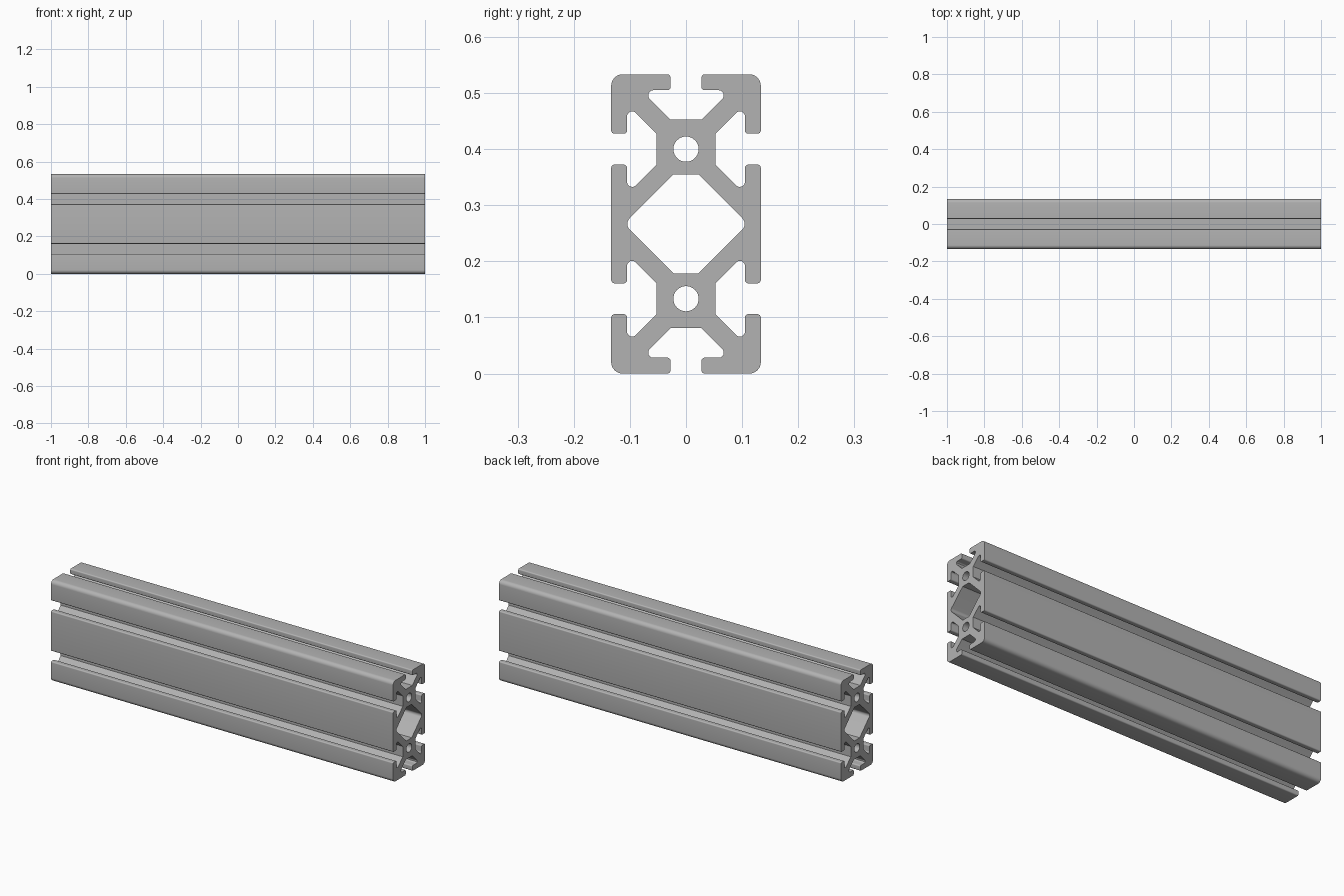
import bpy, bmesh, math
from mathutils import Vector

if "Cube" in bpy.data.objects:
    bpy.data.objects.remove(bpy.data.objects["Cube"])

LENGTH = 2.0
HALF_W = 0.1333      # half width of one square cell
MID_Z = 2 * HALF_W   # height of the section centre
SLOT = 0.0275        # half of the slot opening
WALL = 0.105         # inner face of the slot lips
CORE = 0.0525        # half size of the bored core
LIP_R, NOOK_R = 0.006, 0.0088


def mirror_quarter(quarter):
    """Reflect (y, z, radius) corners about both axes into a closed loop."""
    loop = list(quarter)
    loop += [(y, -z, r) for y, z, r in reversed(quarter)]
    loop += [(-y, -z, r) for y, z, r in quarter]
    loop += [(-y, z, r) for y, z, r in reversed(quarter)]
    return loop


def fillet(corners, steps=6):
    """Round each corner of a closed loop by its own radius."""
    out = []
    for i, (y, z, r) in enumerate(corners):
        p = Vector((y, z))
        if r == 0:
            out.append(p)
            continue
        a = (Vector(corners[i - 1][:2]) - p).normalized()
        b = (Vector(corners[(i + 1) % len(corners)][:2]) - p).normalized()
        half = a.angle(b) / 2
        centre = p + (a + b).normalized() * (r / math.sin(half))
        start = p + a * (r / math.tan(half)) - centre
        end = p + b * (r / math.tan(half)) - centre
        for k in range(steps + 1):
            t = k / steps
            out.append(centre + (start * (1 - t) + end * t).normalized() * r)
    return out


def circle(z, radius, sides=32):
    return [Vector((radius * math.cos(math.tau * k / sides),
                    z + radius * math.sin(math.tau * k / sides)))
            for k in range(sides)]


# Outer outline, one quarter, from the top slot floor round to the side face
H = HALF_W
nook = WALL + SLOT - CORE
outer = fillet(mirror_quarter([
    (SLOT, H + CORE, 0),
    (nook, H + WALL, NOOK_R),
    (SLOT, H + WALL, LIP_R),
    (SLOT, H + H, LIP_R),
    (H, H + H, 0.02),
    (H, H + SLOT, LIP_R),
    (WALL, H + SLOT, LIP_R),
    (WALL, H + nook, NOOK_R),
    (CORE, H + SLOT, 0),
    (CORE, H - SLOT, 0),
    (WALL, H - nook, NOOK_R),
    (WALL, H - SLOT, LIP_R),
    (H, H - SLOT, LIP_R),
]))

# Central diamond cavity with blunt top and bottom and rounded sides
top, flat = 0.0885, 0.022
cavity = fillet([(flat, top, 0), (top + flat, 0, 0.0145), (flat, -top, 0),
                 (-flat, -top, 0), (-top - flat, 0, 0.0145), (-flat, top, 0)])

# Fill the section with its holes and extrude it along the length
bm = bmesh.new()
edges = []
for loop in (outer, cavity, circle(H, 0.0225), circle(-H, 0.0225)):
    verts = [bm.verts.new((-LENGTH / 2, p.x, p.y + MID_Z)) for p in loop]
    edges += [bm.edges.new((verts[i - 1], verts[i])) for i in range(len(verts))]
bmesh.ops.triangle_fill(bm, edges=edges, use_beauty=True, normal=(1, 0, 0))
ext = bmesh.ops.extrude_face_region(bm, geom=bm.faces[:], use_keep_orig=True)
bmesh.ops.translate(bm, vec=(LENGTH, 0, 0),
                    verts=[g for g in ext["geom"] if isinstance(g, bmesh.types.BMVert)])
bmesh.ops.recalc_face_normals(bm, faces=bm.faces[:])

mesh = bpy.data.meshes.new("slotted_rail")
bm.to_mesh(mesh)
bm.free()
rail = bpy.data.objects.new("slotted_rail", mesh)
bpy.context.collection.objects.link(rail)

# Plain aluminium grey
grey = bpy.data.materials.new("aluminium_grey")
grey.use_nodes = True
colour = (0.45, 0.45, 0.45, 1)
grey.diffuse_color = colour
grey.node_tree.nodes["Principled BSDF"].inputs["Base Color"].default_value = colour
mesh.materials.append(grey)

bpy.ops.object.select_all(action='DESELECT')
rail.select_set(True)
bpy.context.view_layer.objects.active = rail
bpy.ops.object.shade_smooth_by_angle(angle=math.radians(30))
